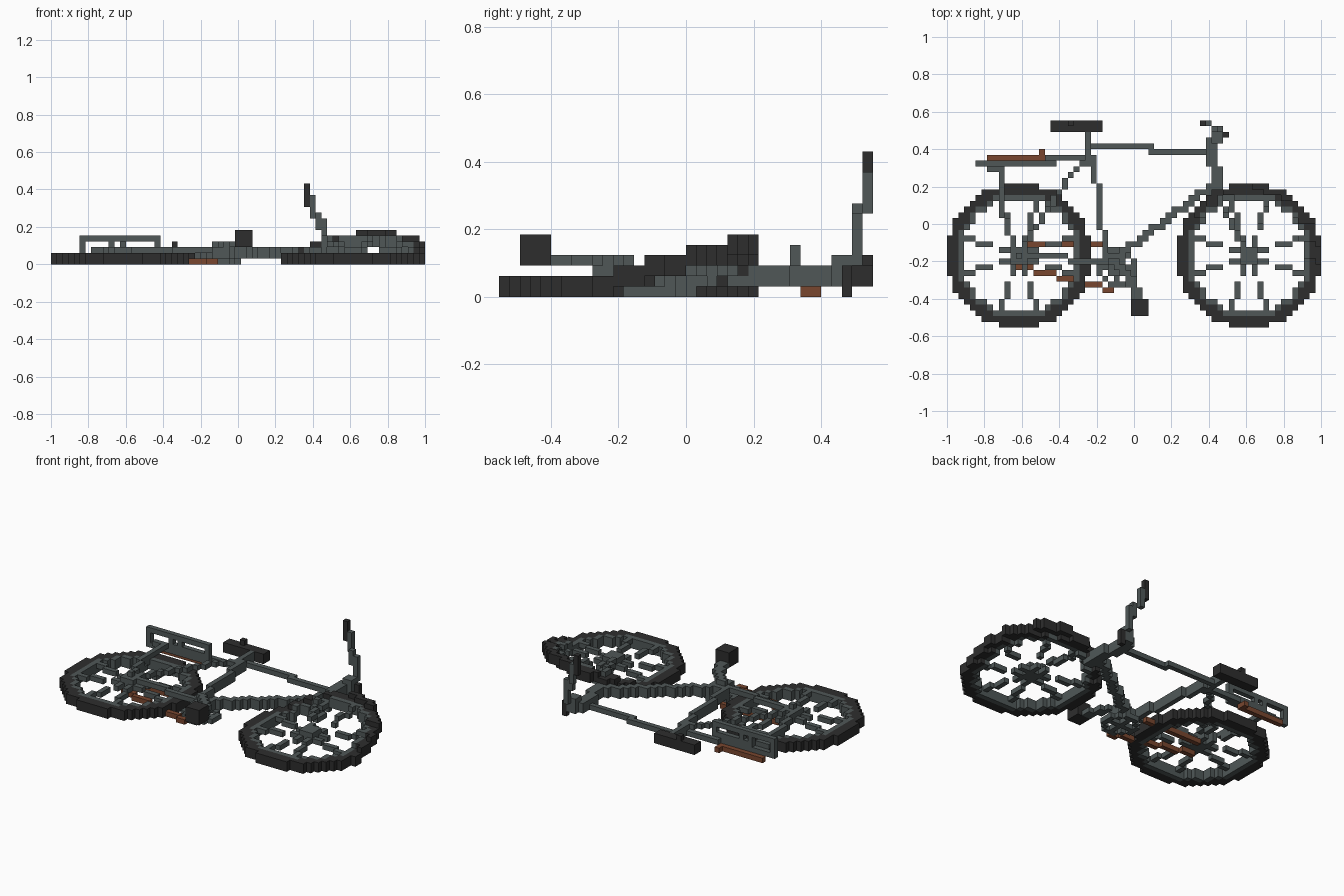
import bpy, bmesh, math
from mathutils import Vector

U = 2 / 65                      # edge of one cube
ORIGIN = Vector((-1, -18 * U, 0))
taken = set()                   # cells already used by an earlier part

if "Cube" in bpy.data.objects:
    bpy.data.objects.remove(bpy.data.objects["Cube"], do_unlink=True)


def material(name, rgb):
    m = bpy.data.materials.new(name)
    m.use_nodes = True
    m.diffuse_color = (*rgb, 1)
    m.node_tree.nodes["Principled BSDF"].inputs["Base Color"].default_value = (*rgb, 1)
    return m


BLACK = material("black rubber", (0.027, 0.027, 0.027))
GREY = material("grey metal", (0.08, 0.097, 0.097))
RUST = material("rust brown", (0.19, 0.062, 0.028))


def box(i0, i1, j0, j1, k0, k1):
    return {(i, j, k) for i in range(i0, i1 + 1)
            for j in range(j0, j1 + 1) for k in range(k0, k1 + 1)}


def path(points, brush=(1, 1, 1)):
    """Stepped line of cubes through the points."""
    cells = set()
    for a, b in zip(points, points[1:]):
        a, b = Vector(a), Vector(b)
        n = max(1, int(max(abs(c) for c in b - a)))
        for s in range(n + 1):
            i, j, k = (math.floor(c + 0.5) for c in a.lerp(b, s / n))
            cells |= box(i, i + brush[0] - 1, j, j + brush[1] - 1, k, k + brush[2] - 1)
    return cells


def ring(ci, cj, r0, r1, k0, k1):
    n = int(r1) + 1
    return {c for c in box(ci - n, ci + n, cj - n, cj + n, k0, k1)
            if r0 <= math.hypot(c[0] - ci, c[1] - cj) < r1}


def part(name, cells, mat):
    """Mesh the outer faces of a group of cubes."""
    cells = cells - taken
    taken.update(cells)
    bm = bmesh.new()
    verts = {}

    def vert(p):
        if p not in verts:
            verts[p] = bm.verts.new(ORIGIN + Vector(p) * U)
        return verts[p]

    for c in sorted(cells):
        for axis in range(3):
            a, b = (axis + 1) % 3, (axis + 2) % 3
            for side in (0, 1):
                near = list(c)
                near[axis] += 2 * side - 1
                if tuple(near) in cells:
                    continue
                quad = []
                for da, db in ((0, 0), (1, 0), (1, 1), (0, 1)):
                    p = list(c)
                    p[axis] += side
                    p[a] += da
                    p[b] += db
                    quad.append(vert(tuple(p)))
                bm.faces.new(quad if side else quad[::-1])
    mesh = bpy.data.meshes.new(name)
    bm.to_mesh(mesh)
    bm.free()
    mesh.materials.append(mat)
    bpy.context.collection.objects.link(bpy.data.objects.new(name, mesh))


def wheel(name, ci, cj, lift):
    """Tyre, rim, spokes and hub, raised cube by cube to turn the wheel."""
    def raised(cells):
        return {(i, j, k + lift(i - ci, j - cj)) for i, j, k in cells}

    spokes = box(ci - 1, ci + 1, cj - 1, cj + 1, 1, 2)
    for quarter in range(4):
        for offset in (-19, 19):
            t = math.radians(quarter * 90 + offset)
            x, y = math.cos(t), math.sin(t)
            spokes |= path([(ci + 2 * x, cj + 2 * y, 1), (ci + 5 * x, cj + 5 * y, 1),
                            (ci + 10 * x, cj + 10 * y, 1)])
    part(name + "_tyre", raised(ring(ci, cj, 10.8, 12.6, 0, 1)), BLACK)
    part(name + "_rim", raised(ring(ci, cj, 9.9, 10.8, 0, 1)), GREY)
    part(name + "_spokes", raised(spokes), GREY)


# Wheels: the rear one lies flat, the front one is steered
wheel("rear_wheel", 12, 12, lambda x, y: 0)
wheel("front_wheel", 52, 12, lambda x, y: max(0, math.floor(0.13 * x + 0.35 * y - 0.2)))

# Saddle and its post
part("saddle", box(18, 26, 34, 35, 1, 2) | box(21, 21, 35, 35, 3, 3), BLACK)
part("seat_post", box(24, 24, 28, 33, 1, 2), GREY)

# Main frame
part("top_tube", box(25, 35, 31, 31, 1, 1) | box(35, 45, 30, 30, 1, 1), GREY)
part("seat_tube", path([(25, 29, 1), (27, 12, 1)], (1, 1, 2)), GREY)
part("head_tube", path([(45, 32, 1), (46, 23, 1)], (2, 1, 2)), GREY)
part("down_tube", path([(45, 24, 1), (29, 12, 1)], (2, 1, 2)), GREY)
part("bottom_bracket", box(28, 30, 9, 12, 1, 2), GREY)
part("seat_stay", path([(23, 28, 2), (21, 26, 2), (15, 17, 2), (12, 12, 2)]), GREY)
part("chain_stay", path([(12, 12, 2), (28, 11, 2)]), GREY)
part("rear_axle", box(12, 12, 12, 12, 2, 3), GREY)
part("front_fork", box(46, 47, 22, 23, 1, 3)
     | path([(47, 22, 4), (49, 17, 3), (52, 12, 2)]), GREY)

# Handlebar
part("handlebar", path([(45, 35, 11), (45, 35, 8)]) | path([(46, 34, 8), (46, 34, 6)])
     | path([(47, 34, 7), (47, 34, 3)]) | box(46, 47, 32, 33, 1, 3), GREY)
part("left_grip", box(44, 44, 35, 35, 10, 13), BLACK)
part("right_grip", box(48, 48, 33, 33, 0, 2), BLACK)

# Luggage rack
rack = box(5, 18, 28, 28, 4, 4) | box(5, 18, 28, 28, 1, 1) | box(10, 18, 28, 28, 2, 2)
for i in (5, 10, 12, 18):
    rack |= box(i, i, 28, 28, 1, 4)
part("luggage_rack", rack, GREY)
part("rack_mount", box(17, 24, 29, 29, 1, 1), GREY)
part("rack_stay", path([(7, 27, 2), (9, 27, 2), (9, 20, 2), (10, 17, 2), (12, 12, 2)]), GREY)
part("rack_rail", box(7, 16, 29, 29, 0, 0) | box(16, 16, 30, 30, 0, 0), RUST)

# Drivetrain
part("upper_chain", box(14, 26, 14, 14, 0, 0), RUST)
part("lower_chain", path([(12, 10, 0), (28, 6, 0)]), RUST)
part("chainring", ring(29, 10, 2.6, 3.6, 0, 0) | box(29, 29, 7, 13, 0, 0)
     | box(26, 32, 10, 10, 0, 0), GREY)
part("crank", path([(28, 11, 3), (30, 9, 3), (32, 5, 3)], (2, 1, 1)), GREY)
part("pedal", box(32, 34, 2, 4, 3, 5), BLACK)
